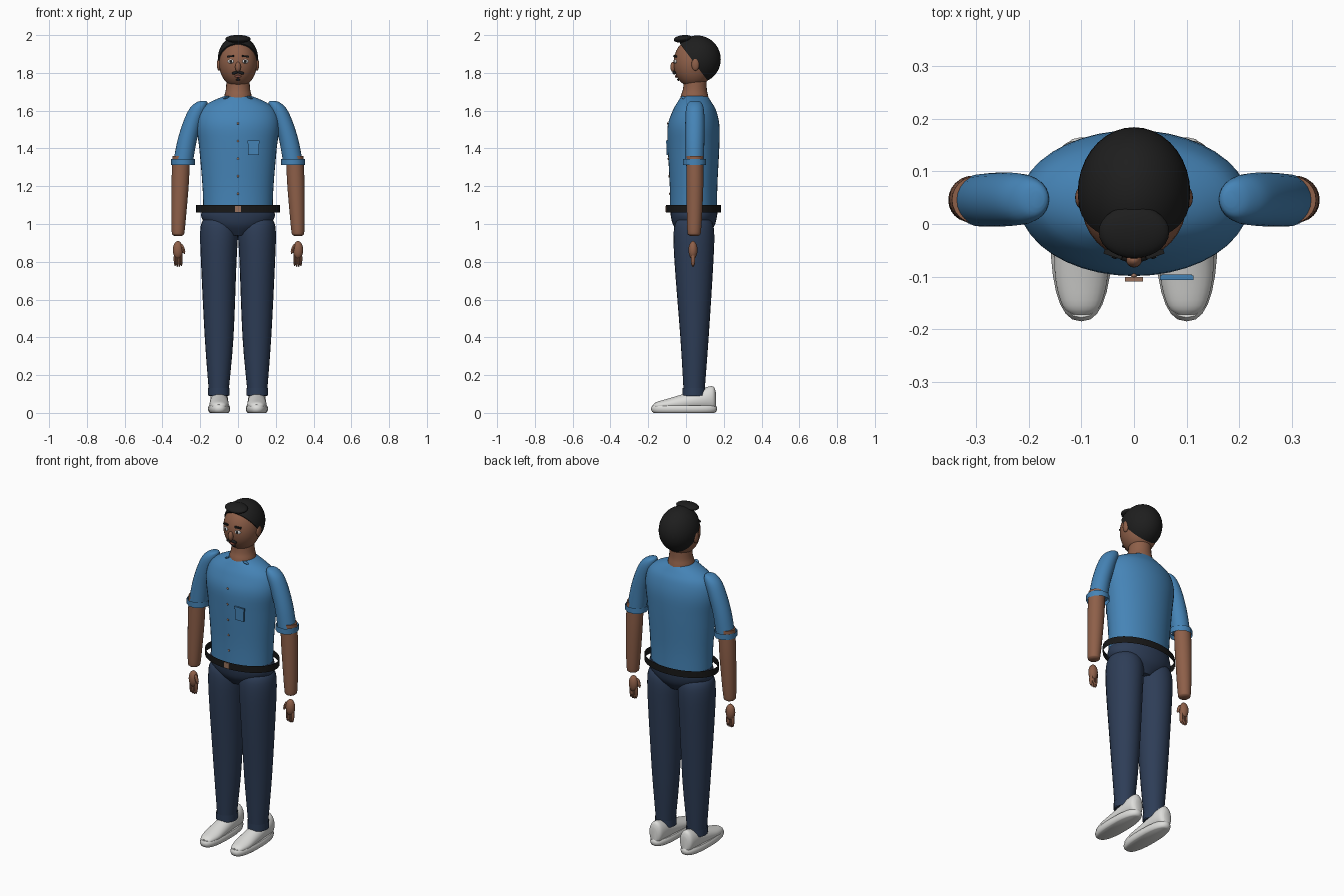
import bpy
import bmesh
from math import sin, cos, pi, sqrt, radians, copysign
from mathutils import Matrix, Vector, Euler

default_cube = bpy.data.objects.get("Cube")
if default_cube:
    bpy.data.objects.remove(default_cube, do_unlink=True)


def material(name, red, green, blue):
    mat = bpy.data.materials.new(name)
    mat.use_nodes = True
    colour = (red, green, blue, 1)
    mat.diffuse_color = colour
    mat.node_tree.nodes["Principled BSDF"].inputs["Base Color"].default_value = colour
    return mat


skin = material("brown skin", .27, .115, .066)
shirt_blue = material("shirt blue", .06, .23, .47)
navy = material("trouser navy", .027, .047, .095)
black = material("hair black", .013, .013, .013)
belt_black = material("belt black", .009, .009, .009)
white = material("shoe white", .72, .72, .70)
eye_white = material("eye white", .7, .7, .7)
tan = material("button tan", .32, .17, .11)
lip_red = material("lip brown", .22, .07, .05)


def finish(name, bm, mat, sharp=40):
    """Turn a bmesh into a smooth object that keeps its hard edges."""
    bmesh.ops.recalc_face_normals(bm, faces=bm.faces)
    mesh = bpy.data.meshes.new(name)
    bm.to_mesh(mesh)
    bm.free()
    mesh.materials.append(mat)
    mesh.shade_smooth()
    mesh.set_sharp_from_angle(angle=radians(sharp))
    obj = bpy.data.objects.new(name, mesh)
    bpy.context.collection.objects.link(obj)
    return obj


def place(centre, size, turn=(0, 0, 0)):
    rotation = Euler([radians(a) for a in turn]).to_matrix().to_4x4()
    return Matrix.Translation(centre) @ rotation @ Matrix.Diagonal((*size, 1))


def ellipsoid(name, centre, radii, mat, turn=(0, 0, 0), segments=20):
    bm = bmesh.new()
    bmesh.ops.create_uvsphere(bm, u_segments=segments, v_segments=segments // 2 + 2,
                              radius=1, matrix=place(centre, radii, turn))
    return finish(name, bm, mat)


def box(name, centre, size, mat, turn=(0, 0, 0)):
    bm = bmesh.new()
    bmesh.ops.create_cube(bm, size=1, matrix=place(centre, size, turn))
    return finish(name, bm, mat)


def spline(points, steps):
    """Catmull-Rom interpolation through the ring values."""
    points = [Vector(p) for p in points]
    result = []
    for i in range(len(points) - 1):
        b, c = points[i], points[i + 1]
        a, d = points[max(i - 1, 0)], points[min(i + 2, len(points) - 1)]
        for k in range(steps):
            t = k / steps
            result.append(b + (c - a) * (t / 2) + (a * 2 - b * 5 + c * 4 - d) * (t * t / 2)
                          + (b * 3 - a - c * 3 + d) * (t ** 3 / 2))
    return result + [points[-1]]


def loft(name, rings, mat, axis="z", sides=24, steps=4, power=1, caps=True):
    """Skin elliptical rings (centre a, centre b, position, radius a, radius b)."""
    bm = bmesh.new()
    loops = []
    for a, b, t, ra, rb in spline(rings, steps):
        loop = []
        for i in range(sides):
            c, s = cos(2 * pi * i / sides), sin(2 * pi * i / sides)
            u = a + ra * copysign(abs(c) ** power, c)
            v = b + rb * copysign(abs(s) ** power, s)
            loop.append(bm.verts.new((u, v, t) if axis == "z" else (u, t, v)))
        loops.append(loop)
    for low, high in zip(loops, loops[1:]):
        for i in range(sides):
            j = (i + 1) % sides
            bm.faces.new((low[i], low[j], high[j], high[i]))
    if caps:
        bm.faces.new(loops[0])
        bm.faces.new(loops[-1])
    return finish(name, bm, mat)


def band(name, x, y, low, high, rx, ry, mat, sides):
    """Open tube, used for the belt and cuffs."""
    return loft(name, [(x, y, low, rx, ry), (x, y, high, rx, ry)], mat,
                sides=sides, steps=1, caps=False)


# Shirt, neck and hips
loft("shirt", [(0, .04, 1.06, .183, .125), (0, .04, 1.2, .188, .126),
               (0, .04, 1.4, .205, .136), (0, .04, 1.52, .219, .137),
               (0, .045, 1.6, .2, .115), (0, .045, 1.645, .148, .09),
               (0, .045, 1.678, .07, .068)], shirt_blue, sides=40)
loft("neck", [(0, .045, 1.64, .078, .08), (0, .045, 1.68, .072, .072),
              (0, .047, 1.715, .064, .063), (0, .05, 1.78, .06, .06)], skin)
loft("hips", [(0, .042, 1.085, .185, .125), (0, .042, 1.04, .195, .122),
              (0, .042, .99, .16, .108), (0, .042, .94, .07, .07)], navy, sides=32)
band("belt", 0, .04, 1.06, 1.1, .222, .145, belt_black, 40)
box("belt_buckle", (0, -.105, 1.08), (.034, .008, .032), tan)

# Chest pocket, buttons and collar points
box("chest_pocket", (.081, -.1, 1.403), (.058, .008, .075), shirt_blue)
box("pocket_flap", (.081, -.102, 1.435), (.064, .009, .016), shirt_blue)
for i in range(5):
    z = 1.16 + i * .093
    ellipsoid(f"button_{i + 1}", (0, -.086 - min(i, 3) * .004, z),
              (.006, .004, .006), tan, segments=10)

# Head with swept-back hair
head_centre, head_radii = Vector((0, .04, 1.852)), Vector((.1, .106, .13))


def face_point(x, z, out=0):
    """Point on the front of the head."""
    u, w = x / head_radii.x, (z - head_centre.z) / head_radii.z
    return (x, head_centre.y - head_radii.y * sqrt(1 - u * u - w * w) - out, z)


ellipsoid("head", head_centre, head_radii, skin, segments=32)
bm = bmesh.new()
bmesh.ops.create_uvsphere(bm, u_segments=36, v_segments=24, radius=1,
                          matrix=place((0, .059, 1.872), (.107, .125, .126)))
cut = bmesh.ops.bisect_plane(bm, geom=bm.verts[:] + bm.edges[:] + bm.faces[:],
                             plane_co=(0, .02, 1.885), plane_no=(0, .8, .6),
                             clear_inner=True)
rim = [e for e in cut["geom_cut"] if isinstance(e, bmesh.types.BMEdge)]
bmesh.ops.contextual_create(bm, geom=rim)
finish("hair", bm, black)
ellipsoid("hair_quiff", (0, -.015, 1.98), (.067, .05, .02), black, turn=(6, 0, 0), segments=28)

# Face
ellipsoid("nose", face_point(0, 1.832, .004), (.015, .014, .027), skin, segments=16)
ellipsoid("lips", face_point(0, 1.781, .003), (.018, .007, .007), lip_red, segments=14)
ellipsoid("chin_beard", face_point(0, 1.764, .002), (.012, .007, .006), black, segments=12)

for side, s in (("left", 1), ("right", -1)):
    # Facial features
    ellipsoid(f"{side}_ear", (s * .1, .05, 1.845), (.012, .021, .034), skin, segments=16)
    ellipsoid(f"{side}_eye", face_point(s * .039, 1.861), (.017, .006, .011),
              eye_white, turn=(0, 0, s * 22), segments=16)
    ellipsoid(f"{side}_iris", face_point(s * .038, 1.861, .004), (.007, .004, .008),
              black, turn=(0, 0, s * 22), segments=12)
    box(f"{side}_eyebrow", face_point(s * .039, 1.888, .004), (.036, .01, .009),
        black, turn=(0, s * 6, s * 18))
    ellipsoid(f"{side}_moustache", face_point(s * .015, 1.801, .006), (.019, .009, .008),
              black, turn=(0, s * 18, s * 12), segments=14)
    ellipsoid(f"{side}_collar_point", (s * .062, -.012, 1.668), (.018, .012, .006),
              shirt_blue, turn=(0, s * 25, s * 30), segments=12)

    # Sleeve, cuff and forearm
    loft(f"{side}_sleeve", [(s * .183, .047, 1.652, .012, .015), (s * .192, .047, 1.643, .03, .034),
                            (s * .211, .047, 1.61, .046, .047), (s * .24, .047, 1.54, .05, .051),
                            (s * .27, .046, 1.44, .051, .051),
                            (s * .29, .045, 1.33, .052, .05)], shirt_blue)
    band(f"{side}_sleeve_cuff", s * .291, .045, 1.312, 1.345, .063, .063, shirt_blue, 10)
    loft(f"{side}_forearm", [(s * .3, .046, 1.36, .046, .045), (s * .306, .047, 1.22, .046, .045),
                             (s * .313, .045, 1.06, .04, .041), (s * .317, .043, .96, .034, .036),
                             (s * .317, .043, .942, .028, .03),
                             (s * .317, .043, .936, .015, .016)], skin)

    # Hand
    ellipsoid(f"{side}_palm", (s * .318, .037, .862), (.027, .024, .048), skin, segments=16)
    for i in range(4):
        ellipsoid(f"{side}_finger_{i + 1}", (s * (.3 + i * .011), .037, .81 + abs(i - 1.5) * .004),
                  (.008, .012, .04), skin, segments=10)
    ellipsoid(f"{side}_thumb", (s * .291, .028, .868), (.009, .011, .028),
              skin, turn=(0, s * 18, 0), segments=10)

    # Trouser leg with turned-up hem
    loft(f"{side}_trouser_leg", [(s * .1, .042, 1.035, .055, .06), (s * .1, .042, 1.02, .086, .09),
                                 (s * .1, .042, .96, .1, .107), (s * .102, .042, .8, .094, .103),
                                 (s * .1, .045, .4, .076, .075), (s * .102, .043, .12, .053, .056),
                                 (s * .102, .043, .095, .052, .055)], navy)
    band(f"{side}_trouser_hem", s * .102, .043, .092, .132, .058, .061, navy, 16)

    # Shoe upper and sole
    loft(f"{side}_shoe", [(s * .1, .035, -.172, .018, .01), (s * .1, .038, -.155, .036, .02),
                          (s * .1, .043, -.1, .05, .031), (s * .1, .052, -.03, .05, .043),
                          (s * .1, .065, .05, .047, .052), (s * .1, .075, .11, .046, .062),
                          (s * .1, .075, .145, .038, .064), (s * .1, .065, .158, .02, .045)],
         white, axis="y")
    loft(f"{side}_sole", [(s * .1, -.01, 0, .048, .16), (s * .1, -.01, .008, .056, .171),
                          (s * .1, -.01, .026, .059, .175), (s * .1, -.01, .04, .053, .168)],
         white, steps=2, power=.82, sides=28)
